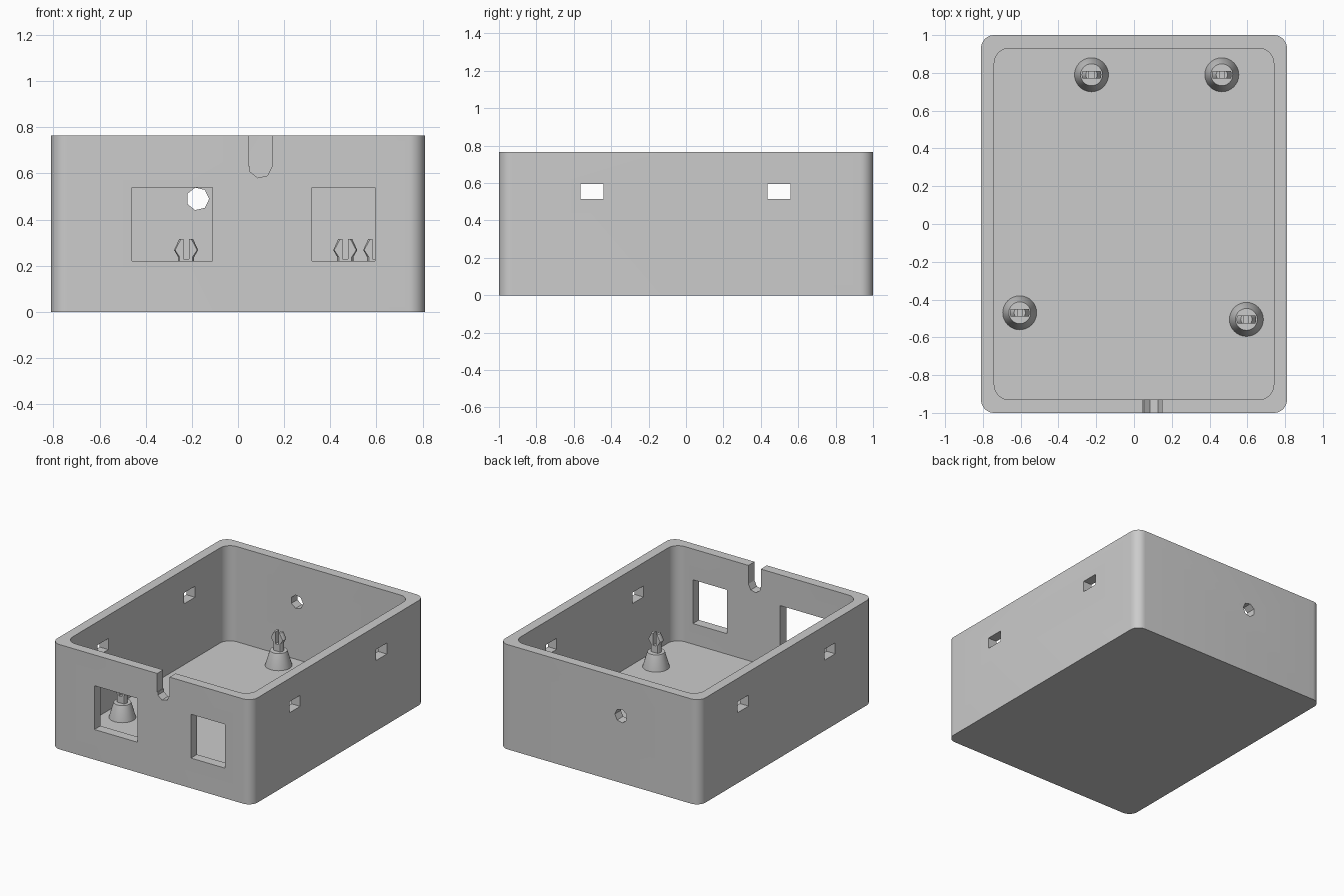
import bpy, bmesh
from math import radians, sin, cos, pi

W, D, H = 1.62, 2.0, 0.765
WALL, FLOOR = 0.07, 0.07

cube = bpy.data.objects.get("Cube")
if cube:
    bpy.data.objects.remove(cube, do_unlink=True)

grey = bpy.data.materials.new("plain_grey")
grey.use_nodes = True
colour = (0.6, 0.6, 0.6, 1)
grey.diffuse_color = colour
grey.node_tree.nodes["Principled BSDF"].inputs["Base Color"].default_value = colour


def finish(name, bm):
    bmesh.ops.recalc_face_normals(bm, faces=bm.faces)
    mesh = bpy.data.meshes.new(name)
    bm.to_mesh(mesh)
    bm.free()
    mesh.materials.append(grey)
    obj = bpy.data.objects.new(name, mesh)
    bpy.context.collection.objects.link(obj)
    return obj


def prism(name, points, push):
    """Extrude a closed outline of 3D points along the push vector."""
    bm = bmesh.new()
    face = bm.faces.new([bm.verts.new(p) for p in points])
    ext = bmesh.ops.extrude_face_region(bm, geom=[face], use_keep_orig=True)
    verts = [g for g in ext["geom"] if isinstance(g, bmesh.types.BMVert)]
    bmesh.ops.translate(bm, verts=verts, vec=push)
    return finish(name, bm)


def rounded_block(name, w, d, r, z0, z1, steps=10):
    pts = []
    for i, (sx, sy) in enumerate([(1, 1), (-1, 1), (-1, -1), (1, -1)]):
        for k in range(steps + 1):
            a = (i + k / steps) * pi / 2
            pts.append((sx * (w / 2 - r) + r * cos(a), sy * (d / 2 - r) + r * sin(a), z0))
    return prism(name, pts, (0, 0, z1 - z0))


def block(name, x0, x1, y0, y1, z0, z1):
    return prism(name, [(x0, y0, z0), (x1, y0, z0), (x1, y1, z0), (x0, y1, z0)],
                 (0, 0, z1 - z0))


def seven_sided(name, x, z, r, y0, y1):
    return prism(name, [(x + r * cos(k * 2 * pi / 7), y0, z + r * sin(k * 2 * pi / 7))
                        for k in range(7)], (0, y1 - y0, 0))


def lathe(name, profile):
    bm = bmesh.new()
    verts = [bm.verts.new((r, 0, z)) for r, z in profile]
    edges = [bm.edges.new(pair) for pair in zip(verts, verts[1:])]
    bmesh.ops.spin(bm, geom=verts + edges, cent=(0, 0, 0), axis=(0, 0, 1),
                   angle=2 * pi, steps=32)
    bmesh.ops.remove_doubles(bm, verts=bm.verts, dist=0.0001)
    return finish(name, bm)


def select(obj):
    bpy.ops.object.select_all(action="DESELECT")
    obj.select_set(True)
    bpy.context.view_layer.objects.active = obj


def carve(obj, cutter, operation="DIFFERENCE"):
    cutter.hide_render = True
    mod = obj.modifiers.new("carve", "BOOLEAN")
    mod.operation, mod.object, mod.solver = operation, cutter, "EXACT"
    select(obj)
    bpy.ops.object.modifier_apply(modifier=mod.name)
    bpy.data.objects.remove(cutter, do_unlink=True)


def smooth(obj):
    select(obj)
    bpy.ops.object.shade_smooth_by_angle(angle=radians(25))


# Open box with rounded upright corners
box = rounded_block("box", W, D, 0.07, 0, H)
carve(box, rounded_block("cavity_cutter", W - 2 * WALL, D - 2 * WALL, 0.08, FLOOR, H + 0.1))

# Front windows
for x0, x1 in [(-0.46, -0.11), (0.32, 0.595)]:
    carve(box, block("window_cutter", x0, x1, -1.1, -0.9, 0.22, 0.54))

# Cable notch in the front rim
carve(box, block("notch_cutter", 0.047, 0.147, -1.1, -0.9, 0.63, H + 0.1))
carve(box, seven_sided("notch_end_cutter", 0.097, 0.63, 0.05, -1.1, -0.9))

# Hole in the back wall
carve(box, seven_sided("back_hole_cutter", -0.175, 0.49, 0.05, 0.9, 1.1))

# Latch slots through both side walls
for y in (-0.5025, 0.4975):
    carve(box, block("slot_cutter", -1, 1, y - 0.0625, y + 0.0625, 0.515, 0.595))
smooth(box)

# Tapered posts with split snap pins
TOP = 0.18
post = lathe("post", [(0, FLOOR - 0.01), (0.09, FLOOR - 0.01), (0.09, FLOOR),
                      (0.058, TOP), (0, TOP)])
pin = lathe("snap_pin", [(0, TOP - 0.02), (0.035, TOP - 0.02), (0.035, 0.238),
                         (0.052, 0.268), (0.03, 0.316), (0, 0.316)])
carve(pin, block("pin_flat_cutter", -0.1, 0.1, -0.021, 0.021, 0.1, 0.4), "INTERSECT")
carve(pin, block("pin_split_cutter", -0.012, 0.012, -0.1, 0.1, 0.23, 0.4))
smooth(post)
smooth(pin)

spots = {"back_right": (-0.225, 0.79), "back_left": (0.465, 0.79),
         "front_right": (-0.605, -0.47), "front_left": (0.595, -0.505)}
for part in (post, pin):
    base = part.name
    for i, (place, (x, y)) in enumerate(spots.items()):
        obj = part if i == 0 else part.copy()
        if i:
            bpy.context.collection.objects.link(obj)
        obj.name = f"{place}_{base}"
        obj.location = (x, y, 0)
